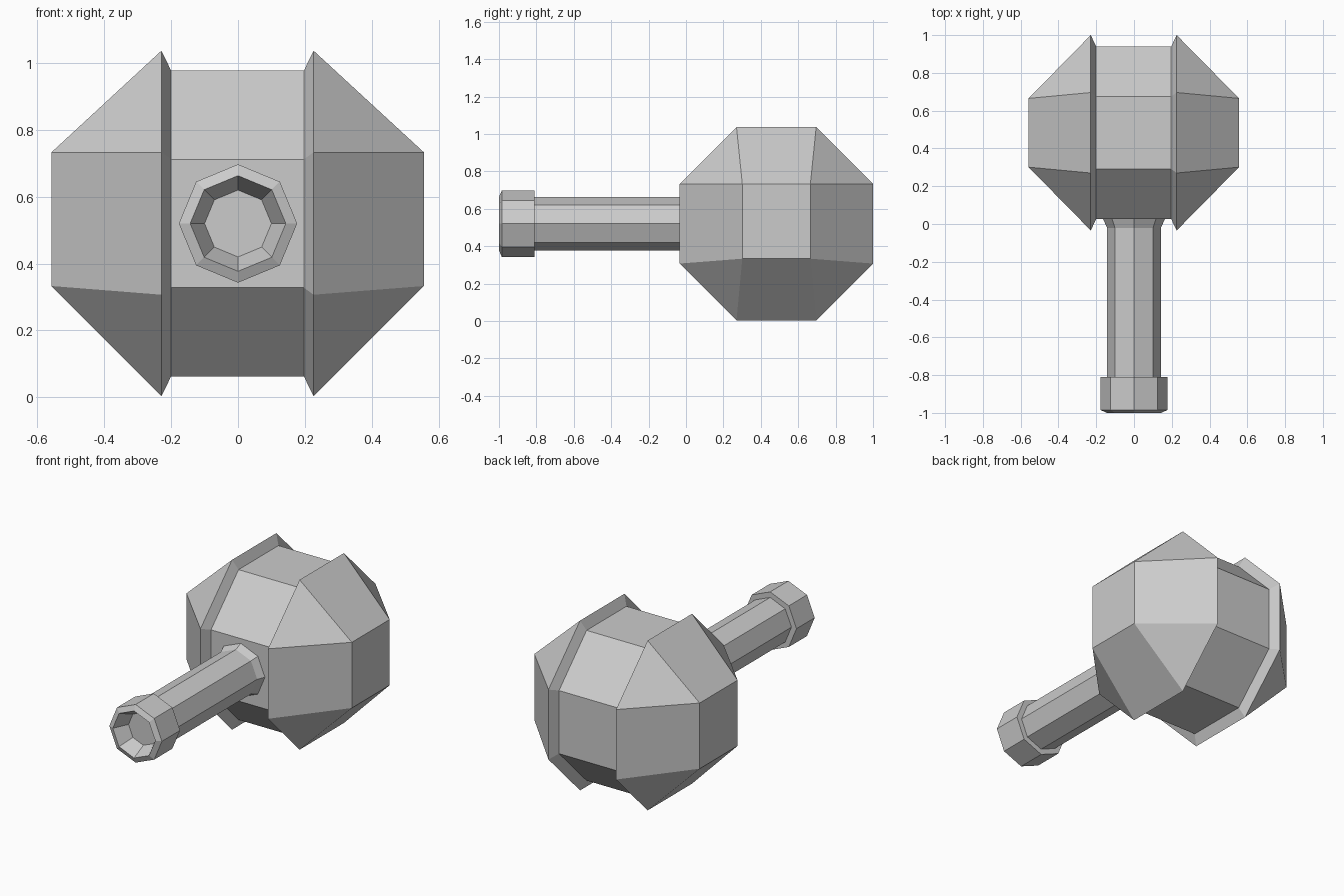
import bpy, bmesh, math

if "Cube" in bpy.data.objects:
    bpy.data.objects.remove(bpy.data.objects["Cube"])

CZ = 0.52      # height of the handle axis
HY = 0.483     # depth of the head centre


def finish(bm, name):
    bmesh.ops.recalc_face_normals(bm, faces=bm.faces[:])
    mesh = bpy.data.meshes.new(name)
    bm.to_mesh(mesh)
    bm.free()
    ob = bpy.data.objects.new(name, mesh)
    bpy.context.collection.objects.link(ob)
    return ob


def bridge(bm, a, b):
    n = len(a)
    for i in range(n):
        j = (i + 1) % n
        bm.faces.new((a[i], a[j], b[j], b[i]))


# Octagonal head: grooved middle band, raised rims, tapered square ends
def octagon(bm, x, h, f):
    pts = []
    for sy, sz in ((1, 1), (-1, 1), (-1, -1), (1, -1)):
        pair = [(sy * h, sz * f), (sy * f, sz * h)]
        pts += pair if sy * sz > 0 else pair[::-1]
    return [bm.verts.new((x, HY + y, CZ + z)) for y, z in pts]


bm = bmesh.new()
RIM, BAND = (0.517, 0.213), (0.457, 0.192)
rings = [octagon(bm, x, *size) for x, size in
         ((-0.229, RIM), (-0.2, BAND), (0.197, BAND), (0.226, RIM))]
for a, b in zip(rings, rings[1:]):
    bridge(bm, a, b)
for o, x in ((rings[0], -0.558), (rings[-1], 0.556)):
    s = [bm.verts.new((x, HY + 0.182 * sy, CZ + 0.013 + 0.2 * sz))
         for sy, sz in ((1, 1), (-1, 1), (-1, -1), (1, -1))]
    for k in range(4):
        n = (k + 1) % 4
        bm.faces.new((o[2 * k], o[2 * k + 1], s[k]))
        bm.faces.new((o[2 * k + 1], o[(2 * k + 2) % 8], s[n], s[k]))
    bm.faces.new(s)
finish(bm, "hammer_head")


# Eight-sided handle parts: profile of (y, radius) spun about the y axis
def spun(name, profile):
    bm = bmesh.new()
    rings = []
    for y, r in profile:
        rings.append([bm.verts.new((r * math.cos(i * math.pi / 4), y,
                                    CZ + r * math.sin(i * math.pi / 4)))
                      for i in range(8)])
    for a, b in zip(rings, rings[1:]):
        bridge(bm, a, b)
    bm.faces.new(rings[0])
    bm.faces.new(rings[-1])
    return finish(bm, name)


# Shaft with flared collar and hollowed pommel
spun("handle", [(0.03, 0.165), (-0.02, 0.143), (-0.81, 0.143), (-0.81, 0.177),
                (-0.985, 0.177), (-1.0, 0.143), (-0.91, 0.1)])
